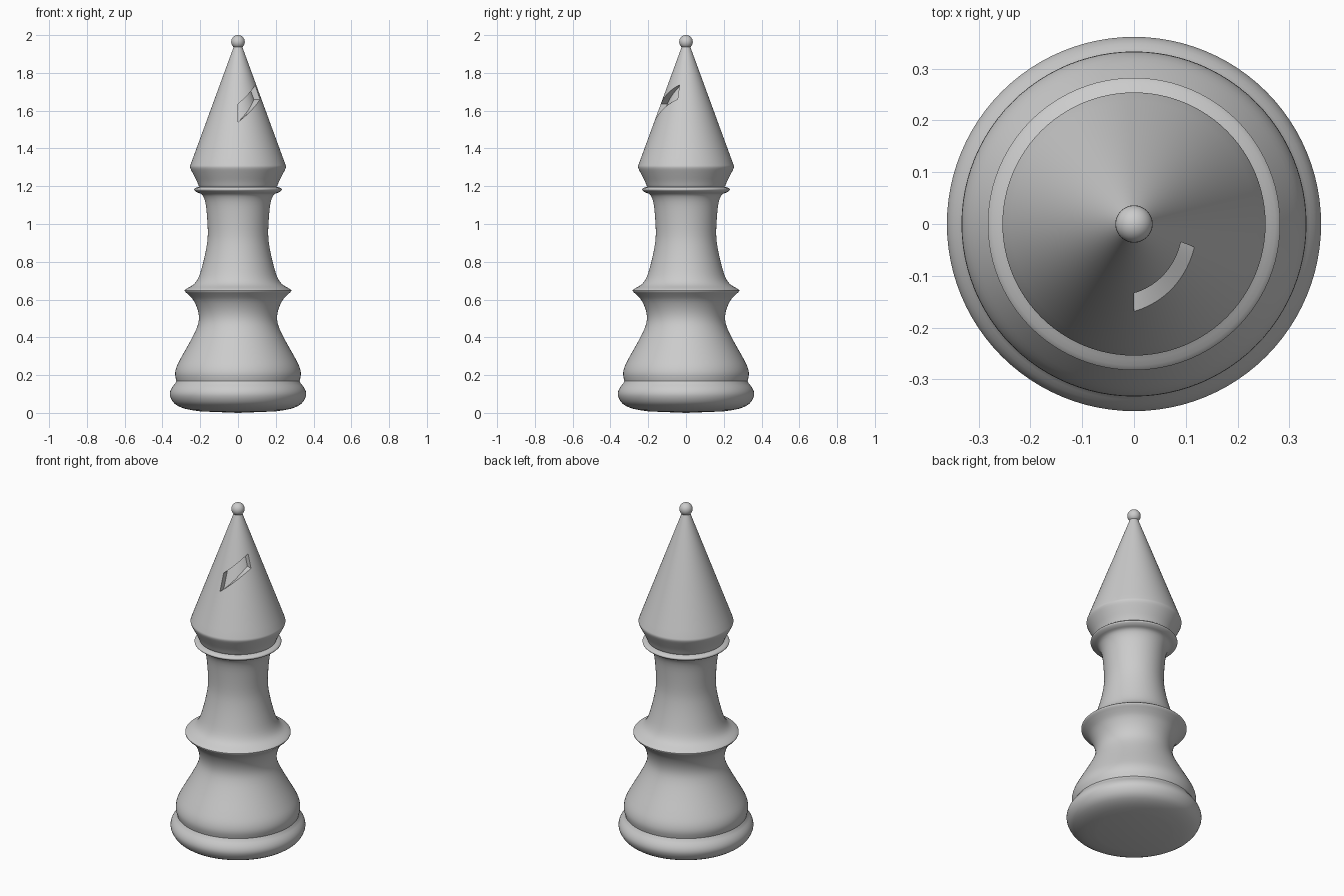
import bpy, bmesh
from math import sin, cos, pi, radians
from mathutils import Vector

if "Cube" in bpy.data.objects:
    bpy.data.objects.remove(bpy.data.objects["Cube"])

SEGMENTS = 96


def make_object(name, bm):
    bmesh.ops.recalc_face_normals(bm, faces=bm.faces)
    mesh = bpy.data.meshes.new(name)
    bm.to_mesh(mesh)
    bm.free()
    obj = bpy.data.objects.new(name, mesh)
    bpy.context.collection.objects.link(obj)
    return obj


def smooth(obj, angle):
    bpy.ops.object.select_all(action='DESELECT')
    obj.select_set(True)
    bpy.context.view_layer.objects.active = obj
    bpy.ops.object.shade_smooth_by_angle(angle=radians(angle))


def curve_through(points, steps=3):
    """Catmull-Rom curve through profile points."""
    p = [Vector(q) for q in points]
    p = [p[0]] + p + [p[-1]]
    out = []
    for a, b, c, d in zip(p, p[1:], p[2:], p[3:]):
        for i in range(steps):
            t = i / steps
            out.append(0.5 * (2*b + (c-a)*t + (2*a-5*b+4*c-d)*t*t + (3*b-a-3*c+d)*t**3))
    return out + [p[-1]]


def lathe(name, profile):
    bm = bmesh.new()
    rings = []
    for r, z in profile:
        if r < 1e-5:
            rings.append([bm.verts.new((0, 0, z))] * SEGMENTS)
        else:
            rings.append([bm.verts.new((r*cos(2*pi*i/SEGMENTS), r*sin(2*pi*i/SEGMENTS), z))
                          for i in range(SEGMENTS)])
    for a, b in zip(rings, rings[1:]):
        for i in range(SEGMENTS):
            j = (i + 1) % SEGMENTS
            bm.faces.new(list(dict.fromkeys((a[i], a[j], b[j], b[i]))))
    return make_object(name, bm)


# Turned profile: foot, base bell, waist ring, stem and collar
foot = curve_through([(0.2, 0.008), (0.28, 0.022), (0.335, 0.048), (0.36, 0.09),
                      (0.355, 0.125), (0.333, 0.155)])
bell = curve_through([(0.326, 0.168), (0.333, 0.205), (0.325, 0.245), (0.3, 0.295),
                      (0.255, 0.375), (0.22, 0.445), (0.207, 0.495), (0.213, 0.545),
                      (0.235, 0.595), (0.262, 0.625), (0.282, 0.645), (0.273, 0.657),
                      (0.235, 0.68), (0.21, 0.715), (0.19, 0.775), (0.17, 0.86),
                      (0.16, 0.94), (0.164, 1.04), (0.173, 1.115), (0.19, 1.155),
                      (0.215, 1.167), (0.232, 1.18), (0.227, 1.19), (0.205, 1.197)])
# Pointed head
head_low = curve_through([(0.207, 1.2), (0.218, 1.227), (0.236, 1.262), (0.253, 1.297),
                          (0.252, 1.312)])
cone = [(0.252 - 0.23*i/16, 1.312 + 0.628*i/16) for i in range(1, 17)]
body = lathe("turned_body", [(0, 0)] + foot + bell + head_low + cone + [(0, 1.95)])

# Slanted slot cut around the front right of the head
bm = bmesh.new()
rows = []
STEPS = 20
for i in range(STEPS + 1):
    a = radians(69) * i / STEPS
    t = sin(a) / sin(radians(69))
    section = []
    for z, side in ((1.54 + 0.12*t, 1), (1.635 + 0.1*t, 1), (1.635 + 0.1*t, 0), (1.54 + 0.12*t, 0)):
        surface = 0.252 - 0.3662 * (z - 1.312)
        r = surface + (0.03 if side else -0.035)
        section.append(bm.verts.new((r*sin(a), -r*cos(a), z)))
    rows.append(section)
for p, q in zip(rows, rows[1:]):
    for k in range(4):
        n = (k + 1) % 4
        bm.faces.new((p[k], p[n], q[n], q[k]))
bm.faces.new(rows[0])
bm.faces.new(rows[-1])
cutter = make_object("slot_cutter", bm)
cutter.hide_render = True

bpy.context.view_layer.objects.active = body
cut = body.modifiers.new("slot", 'BOOLEAN')
cut.operation = 'DIFFERENCE'
cut.solver = 'EXACT'
cut.object = cutter
bpy.ops.object.modifier_apply(modifier=cut.name)
bpy.data.objects.remove(cutter)
smooth(body, 40)

# Ball finial
bpy.ops.mesh.primitive_uv_sphere_add(segments=32, ring_count=16, radius=0.036, location=(0, 0, 1.964))
ball = bpy.context.object
ball.name = "top_ball"
smooth(ball, 40)
